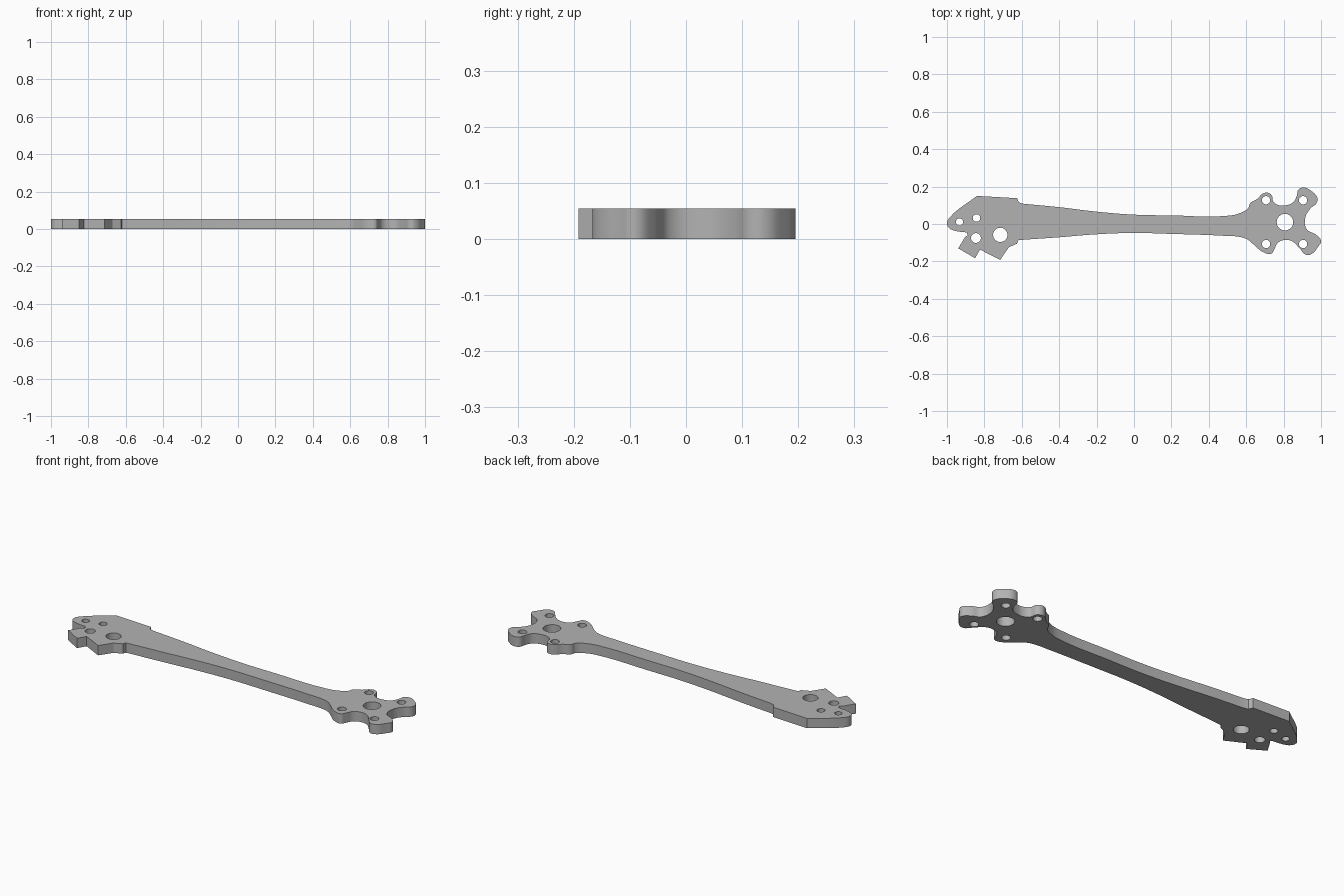
import bpy
import math

THICKNESS = 0.054

cube = bpy.data.objects.get("Cube")
if cube:
    bpy.data.objects.remove(cube, do_unlink=True)

# Plate outline, clockwise from the rounded tip at the clamp end
clamp_tip = [(-0.965, -0.034), (-0.99, -0.02), (-1, 0.005), (-0.987, 0.033)]
clamp_back_corners = [(-0.84, 0.15), (-0.625, 0.138), (-0.615, 0.115), (-0.59, 0.108)]
arm_back_edge = [(-0.4, 0.09), (-0.2, 0.066), (0, 0.05), (0.2, 0.046),
                 (0.5, 0.044), (0.56, 0.056), (0.61, 0.085)]
mount_back_lobes = [(0.62, 0.11), (0.66, 0.135), (0.685, 0.16), (0.71, 0.168), (0.735, 0.155),
                    (0.745, 0.12), (0.77, 0.102), (0.81, 0.1), (0.85, 0.115), (0.87, 0.15),
                    (0.88, 0.185), (0.91, 0.195), (0.95, 0.175), (0.98, 0.14), (0.975, 0.11)]
mount_end_hollow = [(0.945, 0.085), (0.915, 0.03), (0.925, -0.03)]
mount_front_lobes = [(0.97, -0.055), (1, -0.09), (0.985, -0.12), (0.95, -0.16), (0.92, -0.165),
                     (0.885, -0.13), (0.85, -0.095), (0.81, -0.085), (0.77, -0.1),
                     (0.75, -0.135), (0.735, -0.158), (0.69, -0.15), (0.64, -0.11), (0.61, -0.085)]
arm_front_edge = [(0.57, -0.07), (0.48, -0.063), (0.2, -0.053), (0, -0.048),
                  (-0.2, -0.055), (-0.4, -0.071), (-0.6, -0.085)]
clamp_front_corners = [(-0.62, -0.087), (-0.625, -0.105), (-0.67, -0.125), (-0.715, -0.192),
                       (-0.823, -0.137), (-0.85, -0.183), (-0.94, -0.13), (-0.902, -0.068)]
slot_end = [(-0.888, -0.06), (-0.895, -0.045)]

# Each run of the outline is either curved or made of straight edges
outline = [
    (clamp_tip, "AUTO"),
    (clamp_back_corners, "VECTOR"),
    (arm_back_edge, "AUTO"),
    (mount_back_lobes, "AUTO"),
    (mount_end_hollow, "AUTO"),
    (mount_front_lobes, "AUTO"),
    (arm_front_edge, "AUTO"),
    (clamp_front_corners, "VECTOR"),
    (slot_end, "VECTOR"),
]


def add_spline(curve, points, resolution):
    """Add a closed curve through (x, y, handle type) points."""
    spline = curve.splines.new("BEZIER")
    spline.bezier_points.add(len(points) - 1)
    spline.use_cyclic_u = True
    spline.resolution_u = resolution
    for knot, (x, y, handle) in zip(spline.bezier_points, points):
        knot.co = (x, y, 0)
        knot.handle_left_type = knot.handle_right_type = handle


def add_hole(curve, x, y, radius, knots=8):
    """Add a round hole through the plate."""
    angles = [2 * math.pi * i / knots for i in range(knots)]
    ring = [(x + radius * math.cos(a), y + radius * math.sin(a), "AUTO") for a in angles]
    add_spline(curve, ring, 4)


curve = bpy.data.curves.new("arm_plate", "CURVE")
curve.dimensions = "2D"
curve.fill_mode = "BOTH"
curve.extrude = THICKNESS / 2
add_spline(curve, [(x, y, kind) for run, kind in outline for x, y in run], 5)

# Motor mount: shaft hole and four screw holes
add_hole(curve, 0.807, 0.01, 0.044)
for x in (0.706, 0.904):
    for y in (0.127, -0.107):
        add_hole(curve, x, y, 0.022)

# Clamp end: pivot hole and three smaller bolt holes
add_hole(curve, -0.715, -0.058, 0.038)
add_hole(curve, -0.845, -0.075, 0.026)
add_hole(curve, -0.842, 0.032, 0.02)
add_hole(curve, -0.933, 0.011, 0.019)

plate = bpy.data.objects.new("arm_plate", curve)
bpy.context.collection.objects.link(plate)
plate.location.z = THICKNESS / 2

# Turn the filled curve into a solid mesh with crisp rims
bpy.ops.object.select_all(action="DESELECT")
plate.select_set(True)
bpy.context.view_layer.objects.active = plate
bpy.ops.object.convert(target="MESH")
plate = bpy.context.view_layer.objects.active
bpy.ops.object.mode_set(mode="EDIT")
bpy.ops.mesh.select_all(action="SELECT")
bpy.ops.mesh.remove_doubles(threshold=0.0001)
bpy.ops.mesh.normals_make_consistent(inside=False)
bpy.ops.object.mode_set(mode="OBJECT")
bpy.ops.object.shade_smooth_by_angle(angle=math.radians(30))

# One grey material
colour = (0.45, 0.45, 0.45, 1)
grey = bpy.data.materials.new("plain_grey")
grey.use_nodes = True
grey.diffuse_color = colour
grey.node_tree.nodes["Principled BSDF"].inputs["Base Color"].default_value = colour
plate.data.materials.clear()
plate.data.materials.append(grey)
